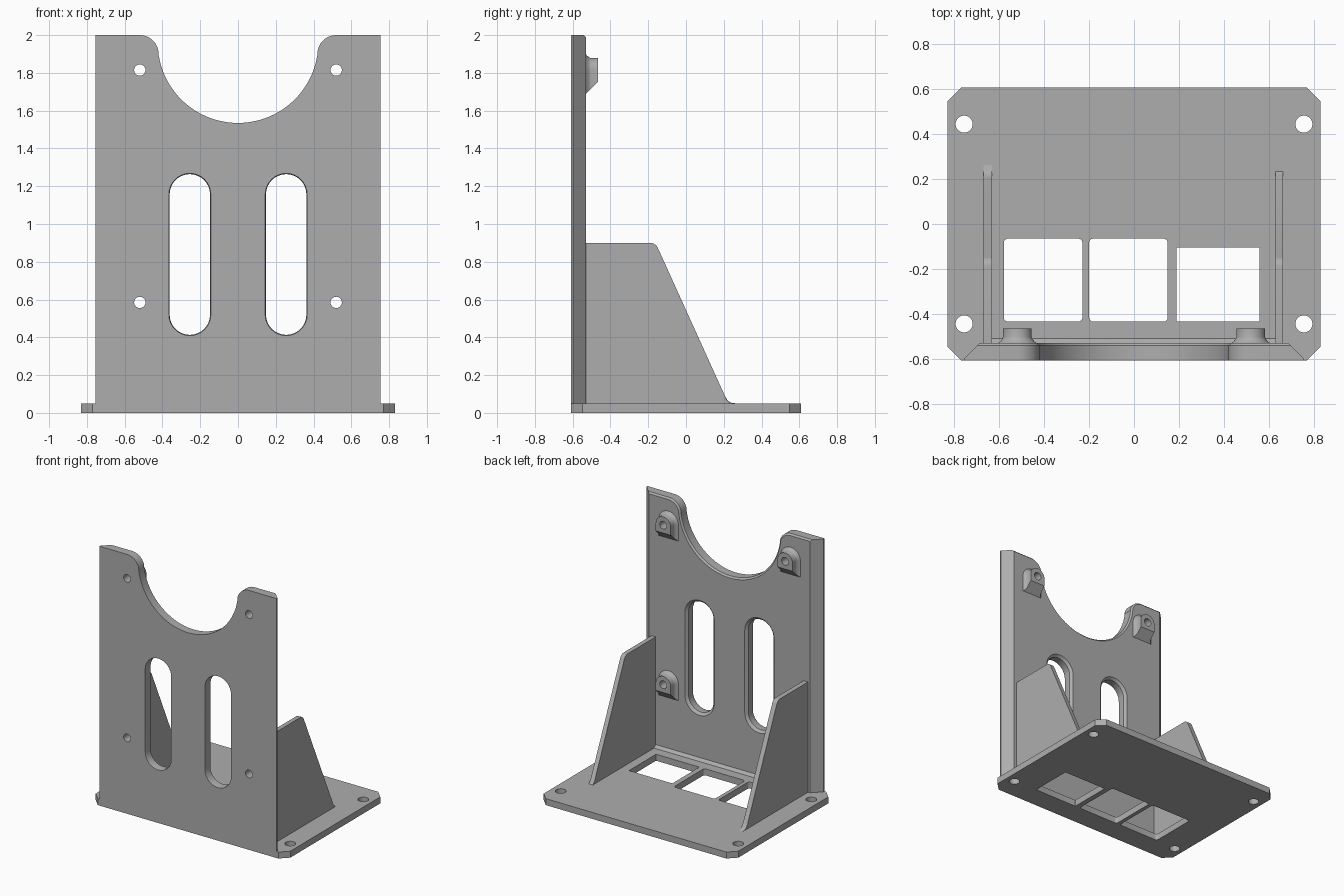
import bpy, bmesh
from math import sin, cos, radians, pi
from mathutils import Matrix

cube = bpy.data.objects.get("Cube")
if cube:
    bpy.data.objects.remove(cube)

GREY = (0.42, 0.42, 0.42, 1)
grey = bpy.data.materials.new("plain_grey")
grey.use_nodes = True
grey.diffuse_color = GREY
grey.node_tree.nodes["Principled BSDF"].inputs["Base Color"].default_value = GREY

FRONT, BACK, DECK = -0.608, -0.53, 0.05
HOLE_X, HOLE_Z = 0.52, (0.585, 1.815)


def arc(cx, cy, r, a0, a1, n=12):
    """Points on an arc, angles in degrees."""
    steps = [radians(a0 + (a1 - a0) * i / n) for i in range(n + 1)]
    return [(cx + r * cos(a), cy + r * sin(a)) for a in steps]


def loft(name, rings):
    """Closed solid through rings of equal point count."""
    bm = bmesh.new()
    loops = [[bm.verts.new(p) for p in ring] for ring in rings]
    n = len(loops[0])
    for a, b in zip(loops, loops[1:]):
        for i in range(n):
            j = (i + 1) % n
            bm.faces.new((a[i], a[j], b[j], b[i]))
    bm.faces.new(loops[0][::-1])
    bm.faces.new(loops[-1])
    bmesh.ops.recalc_face_normals(bm, faces=bm.faces)
    mesh = bpy.data.meshes.new(name)
    bm.to_mesh(mesh)
    bm.free()
    mesh.materials.append(grey)
    obj = bpy.data.objects.new(name, mesh)
    bpy.context.collection.objects.link(obj)
    return obj


def along_x(name, pts, x0, x1):
    return loft(name, [[(x, y, z) for y, z in pts] for x in (x0, x1)])


def along_y(name, layers):
    return loft(name, [[(x, y, z) for x, z in pts] for y, pts in layers])


def along_z(name, pts, z0, z1):
    return loft(name, [[(x, y, z) for x, y in pts] for z in (z0, z1)])


def cut(target, cutters):
    for c in cutters:
        mod = target.modifiers.new("cut", "BOOLEAN")
        mod.operation, mod.solver, mod.object = "DIFFERENCE", "EXACT", c
        bpy.context.view_layer.objects.active = target
        bpy.ops.object.modifier_apply(modifier=mod.name)
        bpy.data.objects.remove(c)


def rounded_rect(x0, x1, y0, y1, r):
    return (arc(x1 - r, y1 - r, r, 0, 90, 4) + arc(x0 + r, y1 - r, r, 90, 180, 4)
            + arc(x0 + r, y0 + r, r, 180, 270, 4) + arc(x1 - r, y0 + r, r, 270, 360, 4))


def round_hole(x, z):
    return along_y("hole_cutter", [(y, arc(x, z, 0.03, 0, 345, 23)) for y in (-0.7, -0.4)])


parts = []

# Base plate with clipped corners, screw holes and three windows
W, D, C = 0.83, 0.608, 0.06
quarter = [(W, D - C), (W - C, D)]
outline = (quarter + [(-x, y) for x, y in quarter[::-1]]
           + [(-x, -y) for x, y in quarter] + [(x, -y) for x, y in quarter[::-1]])
base = along_z("base_plate", outline, 0, DECK)
cutters = [along_z("screw_cutter", arc(sx * 0.757, sy * 0.445, 0.038, 0, 350, 35), -0.1, 0.2)
           for sx in (-1, 1) for sy in (-1, 1)]
for x0, x1, top, r in ((-0.58, -0.23, -0.065, 0.018), (-0.2, 0.15, -0.065, 0.018),
                       (0.19, 0.56, -0.105, 0.004)):
    cutters.append(along_z("window_cutter", rounded_rect(x0, x1, -0.435, top, r), -0.1, 0.2))
cut(base, cutters)
parts.append(base)


# Upright wall: round cradle at the top, tapered back edges
def wall_outline(side, d):
    half = [(side, DECK), (side, 2 - d)] + arc(HOLE_X, 1.9, 0.1 - d, 90, 173.4, 10)
    cradle = arc(0, 1.96, 0.425 + d, -6.6, -173.4, 48)
    return half + cradle + [(-x, z) for x, z in half[::-1]]


wall = along_y("upright_wall", [
    (FRONT, wall_outline(0.755, 0)), (-0.597, wall_outline(0.755, 0)),
    (BACK - 0.012, wall_outline(0.7, 0)), (BACK, wall_outline(0.688, 0.012))])


def slot(x, r):
    return arc(x, 1.157, r, 0, 180, 16) + arc(x, 0.52, r, 180, 360, 16)


cutters = []
for s in (-1, 1):
    x = s * 0.255
    cutters.append(along_y("slot_cutter", [
        (FRONT - 0.01, slot(x, 0.114)), (FRONT + 0.015, slot(x, 0.107)),
        (BACK - 0.018, slot(x, 0.107)), (BACK + 0.002, slot(x, 0.127))]))
    cutters += [round_hole(s * HOLE_X, z) for z in HOLE_Z]
cut(wall, cutters)
parts.append(wall)


# Screw bosses: arched, flared at the wall, sloped underneath
def boss_outline(x, z, y, flare):
    r = 0.064 + flare
    low = z - 0.06 + (y + 0.465)
    return arc(x, z, r, 0, 180, 20) + [(x - r, low), (x + r, low)]


for s, side in ((1, "left"), (-1, "right")):
    for z, level in zip(HOLE_Z, ("lower", "upper")):
        x = s * HOLE_X
        boss = along_y(f"{side}_{level}_boss", [
            (y, boss_outline(x, z, y, f)) for y, f in
            ((BACK - 0.004, 0.026), (BACK + 0.006, 0.012), (BACK + 0.02, 0.002),
             (BACK + 0.026, 0), (-0.465, 0))])
        cut(boss, [round_hole(x, z)])
        parts.append(boss)

# Side gussets; the right one runs out in a small toe
gusset = [(BACK - 0.01, DECK), (BACK - 0.01, 0.9)] + arc(-0.19, 0.855, 0.045, 90, 24, 6)
parts.append(along_x("left_gusset", gusset + [(0.215, 0.07), (0.235, DECK)], 0.63, 0.665))
parts.append(along_x("right_gusset", gusset + [(0.205, 0.09), (0.222, 0.064), (0.24, 0.054),
                                               (0.265, DECK)], -0.67, -0.632))

# Sloped strip in the inner corner between wall and base
parts.append(along_x("corner_fillet", [(BACK - 0.01, DECK), (BACK - 0.01, 0.07), (BACK, 0.07),
                                       (-0.51, DECK)], -0.64, 0.64))

# Smooth the round faces, keep the edges crisp
bpy.ops.object.select_all(action="DESELECT")
for p in parts:
    p.select_set(True)
bpy.context.view_layer.objects.active = base
bpy.ops.object.shade_smooth_by_angle(angle=radians(30))
